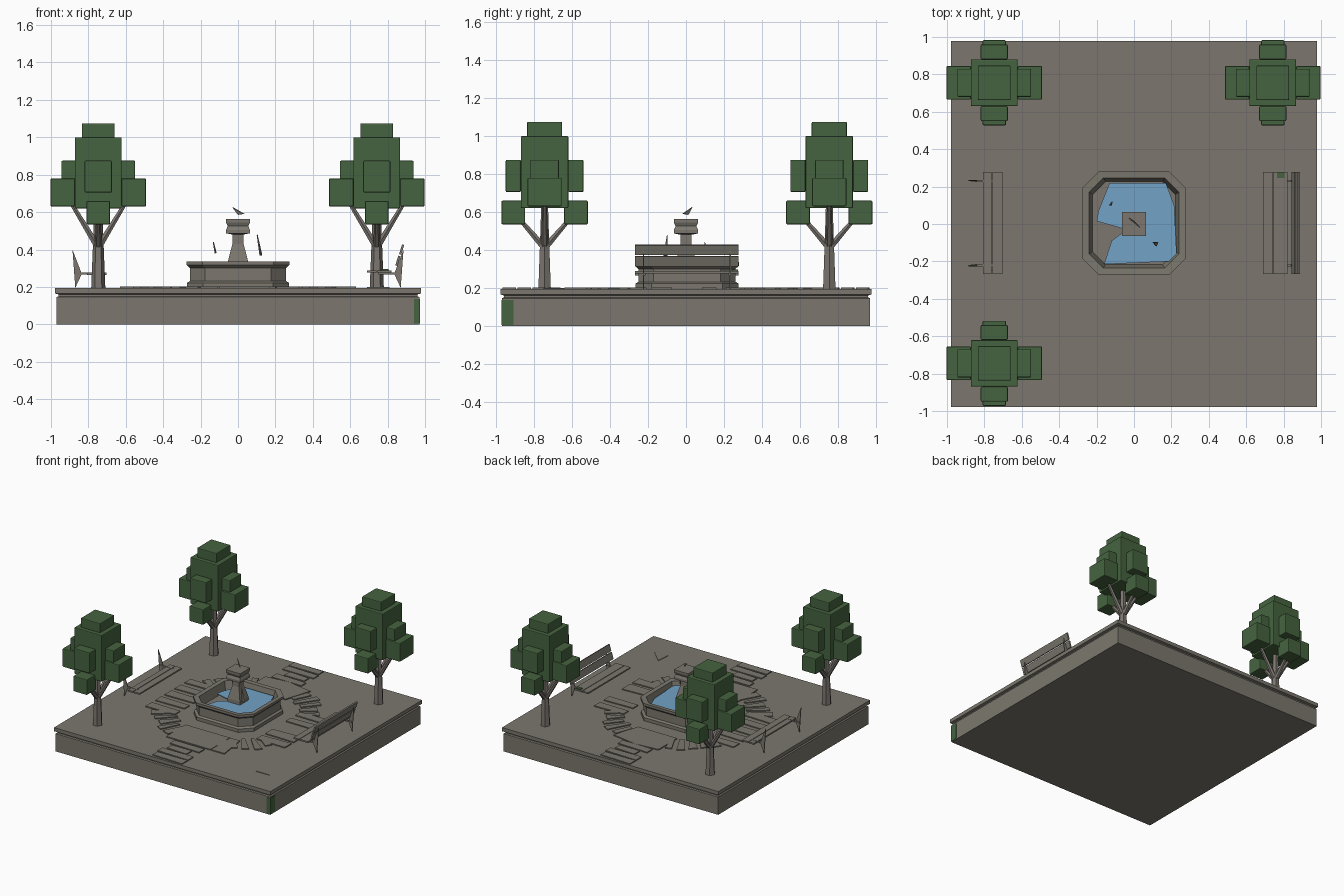
import bpy, bmesh, math, random
from mathutils import Vector

random.seed(4)
if "Cube" in bpy.data.objects:
    bpy.data.objects.remove(bpy.data.objects["Cube"], do_unlink=True)


def material(name, r, g, b):
    m = bpy.data.materials.new(name)
    m.use_nodes = True
    m.diffuse_color = (r, g, b, 1)
    m.node_tree.nodes["Principled BSDF"].inputs["Base Color"].default_value = (r, g, b, 1)
    return m


STONE = material("warm grey stone", 0.2, 0.187, 0.157)
BARK = material("grey bark", 0.2, 0.18, 0.16)
LEAF = material("leaf green", 0.06, 0.125, 0.05)
WATER = material("water blue", 0.17, 0.36, 0.56)


def finish(name, bm, mat, smooth=False):
    bmesh.ops.recalc_face_normals(bm, faces=bm.faces[:])
    mesh = bpy.data.meshes.new(name)
    bm.to_mesh(mesh)
    bm.free()
    mesh.materials.append(mat)
    ob = bpy.data.objects.new(name, mesh)
    bpy.context.collection.objects.link(ob)
    if smooth:
        bpy.ops.object.select_all(action="DESELECT")
        bpy.context.view_layer.objects.active = ob
        ob.select_set(True)
        bpy.ops.object.shade_smooth_by_angle(angle=math.radians(50))
    return ob


def loft(name, rings, mat, smooth=False):
    """Skin a list of equally sized point rings and cap both ends."""
    bm = bmesh.new()
    loops = [[bm.verts.new(p) for p in ring] for ring in rings]
    n = len(loops[0])
    for a, b in zip(loops, loops[1:]):
        for i in range(n):
            j = (i + 1) % n
            bm.faces.new((a[i], a[j], b[j], b[i]))
    bm.faces.new(loops[0][::-1])
    bm.faces.new(loops[-1])
    return finish(name, bm, mat, smooth)


def square(h, z, cut=0.0, cx=0.0, cy=0.0):
    """Square ring, with chamfered corners when cut is above zero."""
    pts = []
    for sx, sy in ((1, 1), (-1, 1), (-1, -1), (1, -1)):
        ends = [(sx * h, sy * (h - cut)), (sx * (h - cut), sy * h)]
        if sx * sy < 0:
            ends.reverse()
        pts += ends if cut else ends[:1]
    return [(cx + x, cy + y, z) for x, y in pts]


def box(name, center, size, mat, tilt=0.0, bevel=0.0):
    bm = bmesh.new()
    bmesh.ops.create_cube(bm, size=1)
    for v in bm.verts:
        v.co = Vector(s * c for s, c in zip(size, v.co))
    ob = finish(name, bm, mat)
    ob.location = center
    ob.rotation_euler.y = tilt
    if bevel:
        mod = ob.modifiers.new("Bevel", "BEVEL")
        mod.width, mod.segments = bevel, 2
    return ob


def slab(name, pts, z0, z1, mat):
    return loft(name, [[(x, y, z) for x, y in pts] for z in (z0, z1)], mat)


def limb(name, a, b, ra, rb, mat):
    a, b = Vector(a), Vector(b)
    turn = (b - a).to_track_quat("Z", "Y")
    rings = []
    for c, r in ((a, ra), (b, rb)):
        rings.append([c + turn @ Vector((r * math.cos(t), r * math.sin(t), 0))
                      for t in (math.pi * k / 3 for k in range(6))])
    return loft(name, rings, mat, True)


def shard(name, *pts):
    bm = bmesh.new()
    bm.faces.new([bm.verts.new(p) for p in pts])
    ob = finish(name, bm, STONE)
    ob.modifiers.new("Thickness", "SOLIDIFY").thickness = 0.006


# Plinth with a recessed groove below its lip
loft("plinth", [square(h, z) for h, z in
                ((0.97, 0), (0.97, 0.145), (0.96, 0.15), (0.96, 0.16),
                 (0.978, 0.165), (0.978, 0.195))], STONE)
box("moss_corner_side", (0.97, -0.94, 0.07), (0.006, 0.06, 0.13), LEAF)
box("moss_corner_front", (0.955, -0.97, 0.07), (0.03, 0.006, 0.13), LEAF)

# Trees: offset and size of each leaf block
CROWN = [((0, 0, 0.81), (0.25, 0.25, 0.38)), ((0, 0, 1.035), (0.175, 0.185, 0.08))]
for s in (-1, 1):
    CROWN += [((s * 0.19, 0, 0.705), (0.13, 0.18, 0.15)),
              ((s * 0.155, 0, 0.82), (0.085, 0.15, 0.11)),
              ((0, s * 0.165, 0.79), (0.145, 0.08, 0.17)),
              ((0, s * 0.165, 0.597), (0.125, 0.125, 0.125))]
for label, x, y in (("back_right", -0.747, 0.755), ("back_left", 0.742, 0.755),
                    ("front_right", -0.747, -0.745)):
    for i, ((dx, dy, z), size) in enumerate(CROWN):
        box(f"{label}_leaves_{i}", (x + dx, y + dy, z), size, LEAF, bevel=0.006)
    limb(label + "_trunk", (x, y, 0.19), (x, y, 0.44), 0.038, 0.028, BARK)
    limb(label + "_trunk_top", (x, y, 0.43), (x, y, 0.66), 0.028, 0.02, BARK)
    for dx, dy, z in ((-0.14, 0, 0.64), (0.14, 0, 0.64), (0, -0.13, 0.56), (0, 0.13, 0.56)):
        limb(label + "_branch", (x, y, 0.41), (x + dx, y + dy, z), 0.02, 0.012, BARK)

# Fountain basin: outside wall, rim, then inside wall and floor
loft("fountain_basin", [square(h, z, c, 0, 0.005) for h, z, c in
                        ((0.272, 0.19, 0.085), (0.272, 0.222, 0.085), (0.256, 0.232, 0.08),
                         (0.256, 0.3, 0.08), (0.275, 0.318, 0.085), (0.275, 0.337, 0.085),
                         (0.24, 0.335, 0.075), (0.222, 0.26, 0.07))], STONE)
slab("fountain_water", [(-0.13, 0.22), (0.17, 0.22), (0.215, 0.1), (0.228, -0.16),
                        (0.19, -0.2), (-0.16, -0.215), (-0.12, -0.09), (-0.04, -0.03),
                        (-0.2, 0.015), (-0.19, 0.07)], 0.295, 0.302, WATER)
loft("fountain_pillar", [square(h, z) for h, z in
                         ((0.058, 0.255), (0.056, 0.33), (0.03, 0.43), (0.03, 0.48),
                          (0.064, 0.487), (0.064, 0.505), (0.055, 0.525), (0.064, 0.545),
                          (0.064, 0.563))], STONE)
shard("fountain_tip", (-0.03, 0.03, 0.625), (0.03, -0.02, 0.59), (0, 0.01, 0.585))
shard("fountain_splinter_left", (-0.135, 0.1, 0.44), (-0.125, 0.1, 0.38), (-0.12, 0.12, 0.38))
shard("fountain_splinter_right", (0.105, -0.1, 0.48), (0.13, -0.1, 0.37), (0.12, -0.12, 0.37))

# Benches: the left one keeps its back
for y in (-0.22, 0.23):
    for s, x in ((1, 0.77), (-1, -0.77)):
        shard("bench_leg", (s * 0.87, y, 0.195), (s * 0.885, y, 0.4), (s * 0.835, y, 0.27))
        box("bench_arm", (s * 0.81, y, 0.272), (0.12, 0.012, 0.012), STONE)
box("left_bench_seat_front", (0.715, 0.005, 0.283), (0.05, 0.545, 0.012), STONE)
box("left_bench_seat_rear", (0.782, 0.005, 0.283), (0.075, 0.545, 0.012), STONE)
for z in (0.34, 0.4):
    box("left_bench_back_slat", (0.845 + (z - 0.31) / 3, 0.005, z),
        (0.012, 0.545, 0.055), STONE, tilt=0.3)
box("left_bench_moss", (0.785, 0.26, 0.292), (0.04, 0.03, 0.008), LEAF)
box("right_bench_seat_rear", (-0.785, 0.005, 0.27), (0.045, 0.545, 0.012), STONE)
box("right_bench_seat_front", (-0.73, 0.005, 0.27), (0.055, 0.545, 0.012), STONE)

# Paving: large slabs front and back, planks at the sides, wedges at the corners
TOP = 0.203
slab("front_paving", [(-0.2, -0.64), (0.2, -0.64), (0.2, -0.39), (-0.2, -0.39)], 0.19, TOP, STONE)
slab("front_paving_side", [(0.205, -0.64), (0.325, -0.64), (0.29, -0.39), (0.205, -0.39)],
     0.19, TOP, STONE)
slab("back_paving", [(-0.2, 0.4), (0.15, 0.4), (0.22, 0.62), (0, 0.66), (-0.2, 0.64)],
     0.19, TOP, STONE)
for s in (-1, 1):
    for k in range(5):
        y = -0.25 + k * 0.125
        if s < 0 or k != 2:
            w = random.uniform(0.035, 0.055)
            slab("side_paving", [(s * 0.37, y - w), (s * 0.63, y - w * 1.1),
                                 (s * 0.63, y + w), (s * 0.37, y + w * 0.8)], 0.19, TOP, STONE)
    for t in (-1, 1):
        for k in range(5):
            a = math.radians(33 + k * 8.5)
            r0, r1 = random.uniform(0.44, 0.48), random.uniform(0.59, 0.65)
            d0, d1 = random.uniform(0.02, 0.045), random.uniform(0.035, 0.06)
            slab("corner_paving", [(s * r * math.cos(a + d), t * r * math.sin(a + d))
                                   for r, d in ((r0, -d0), (r1, -d1), (r1, d1), (r0, d0))],
                 0.19, TOP, STONE)
    # Path slabs leading to the front and back edges
    for k, (x0, x1) in enumerate(((-0.11, 0.16), (-0.08, 0.1), (-0.11, 0.17), (-0.1, 0.17))):
        y = s * (0.66 + k * 0.079)
        slab("path_slab", [(-s * x0, y), (-s * x1, y), (-s * x1, y + s * 0.07),
                           (-s * x0, y + s * 0.062)], 0.19, TOP, STONE)
slab("loose_chip", [(0.69, -0.75), (0.81, -0.75), (0.7, -0.64)], 0.19, 0.199, STONE)
